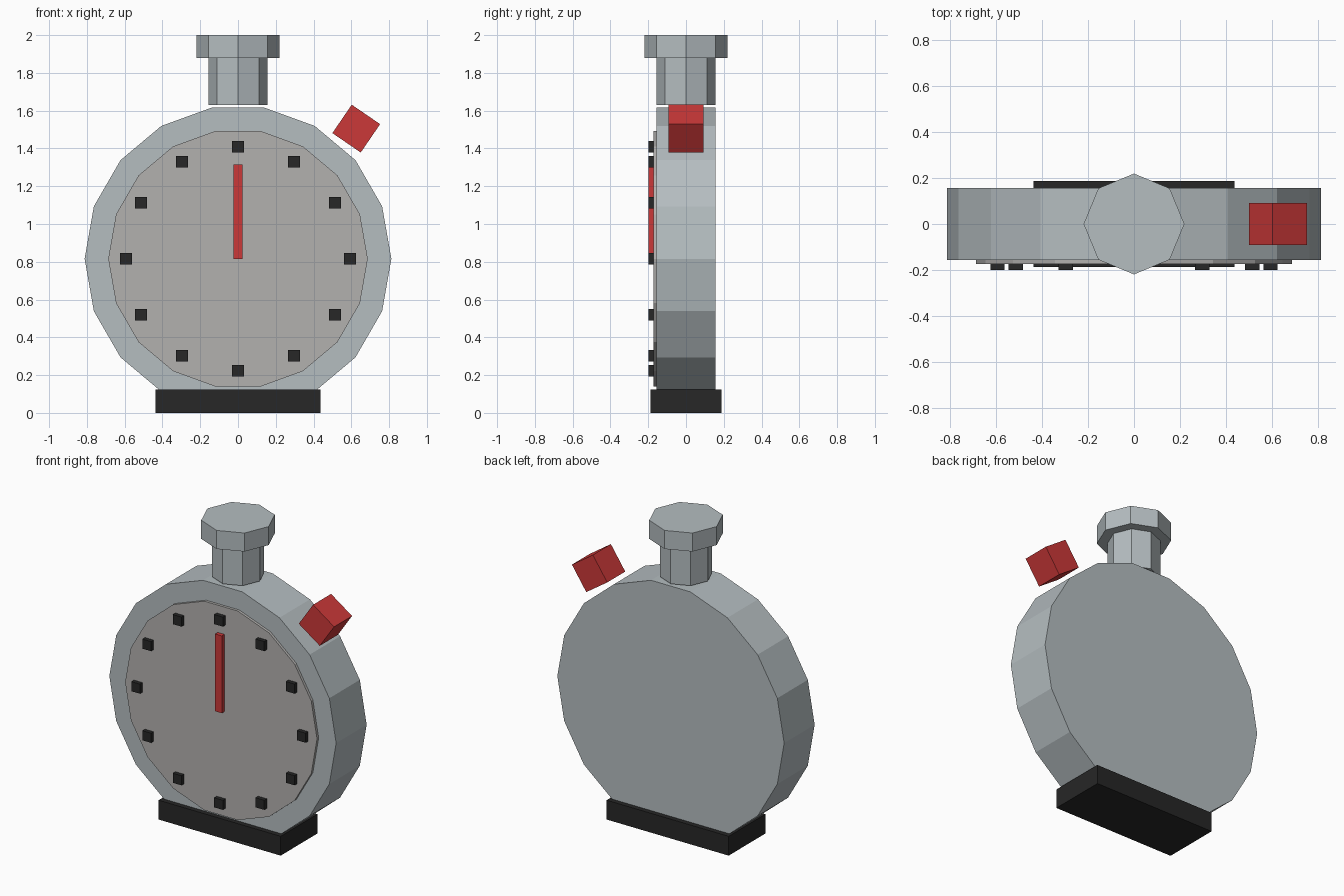
import bpy, bmesh
from math import sin, cos, pi, radians
from mathutils import Matrix, Vector

if "Cube" in bpy.data.objects:
    bpy.data.objects.remove(bpy.data.objects["Cube"])

def material(name, rgb):
    m = bpy.data.materials.new(name)
    m.diffuse_color = (*rgb, 1)
    m.use_nodes = True
    m.node_tree.nodes["Principled BSDF"].inputs["Base Color"].default_value = m.diffuse_color
    return m

STEEL = material("steel", (0.46, 0.51, 0.53))
DIAL = material("dial_grey", (0.45, 0.44, 0.43))
BLACK = material("black", (0.02, 0.02, 0.02))
RED = material("red", (0.6, 0.04, 0.04))

def finish(bm, name, mat):
    bmesh.ops.recalc_face_normals(bm, faces=bm.faces)
    me = bpy.data.meshes.new(name)
    bm.to_mesh(me)
    bm.free()
    me.materials.append(mat)
    ob = bpy.data.objects.new(name, me)
    bpy.context.collection.objects.link(ob)
    return ob

def prism(name, mat, sides, r, start, depth):
    """Extrude a regular polygon from start along depth (y or z axis)."""
    bm = bmesh.new()
    verts = []
    for i in range(sides):
        a = 2 * pi * i / sides
        flat = (cos(a), 0, sin(a)) if depth[1] else (cos(a), sin(a), 0)
        verts.append(bm.verts.new(Vector(start) + r * Vector(flat)))
    face = bm.faces.new(verts)
    ext = bmesh.ops.extrude_face_region(bm, geom=[face], use_keep_orig=True)
    top = [g for g in ext["geom"] if isinstance(g, bmesh.types.BMVert)]
    bmesh.ops.translate(bm, verts=top, vec=depth)
    return finish(bm, name, mat)

def box(name, mat, centre, size, turn=0):
    bm = bmesh.new()
    m = (Matrix.Translation(centre) @ Matrix.Rotation(turn, 4, 'Y')
         @ Matrix.Diagonal((*size, 1)))
    bmesh.ops.create_cube(bm, size=1, matrix=m)
    return finish(bm, name, mat)

CZ = 0.816  # height of the dial centre

# Case and dial
prism("case", STEEL, 18, 0.812, (0, -0.156, CZ), (0, 0.312, 0))
prism("dial", DIAL, 18, 0.687, (0, -0.173, CZ), (0, 0.03, 0))

# Hour marks
for i in range(12):
    a = radians(30 * i)
    box(f"mark_{i + 1}", BLACK,
        (0.593 * sin(a), -0.184, CZ + 0.593 * cos(a)), (0.062, 0.031, 0.062))

# Hand
box("hand", RED, (0, -0.184, CZ + 0.25), (0.047, 0.031, 0.5))

# Crown
prism("crown_stem", STEEL, 8, 0.156, (0, 0, 1.63), (0, 0, 0.25))
prism("crown_cap", STEEL, 8, 0.219, (0, 0, 1.88), (0, 0, 0.12))

# Side button
box("side_button", RED, (0.626, 0, 1.505), (0.182, 0.184, 0.182), radians(34.4))

# Foot
box("foot", BLACK, (0, 0, 0.0625), (0.874, 0.375, 0.125))
